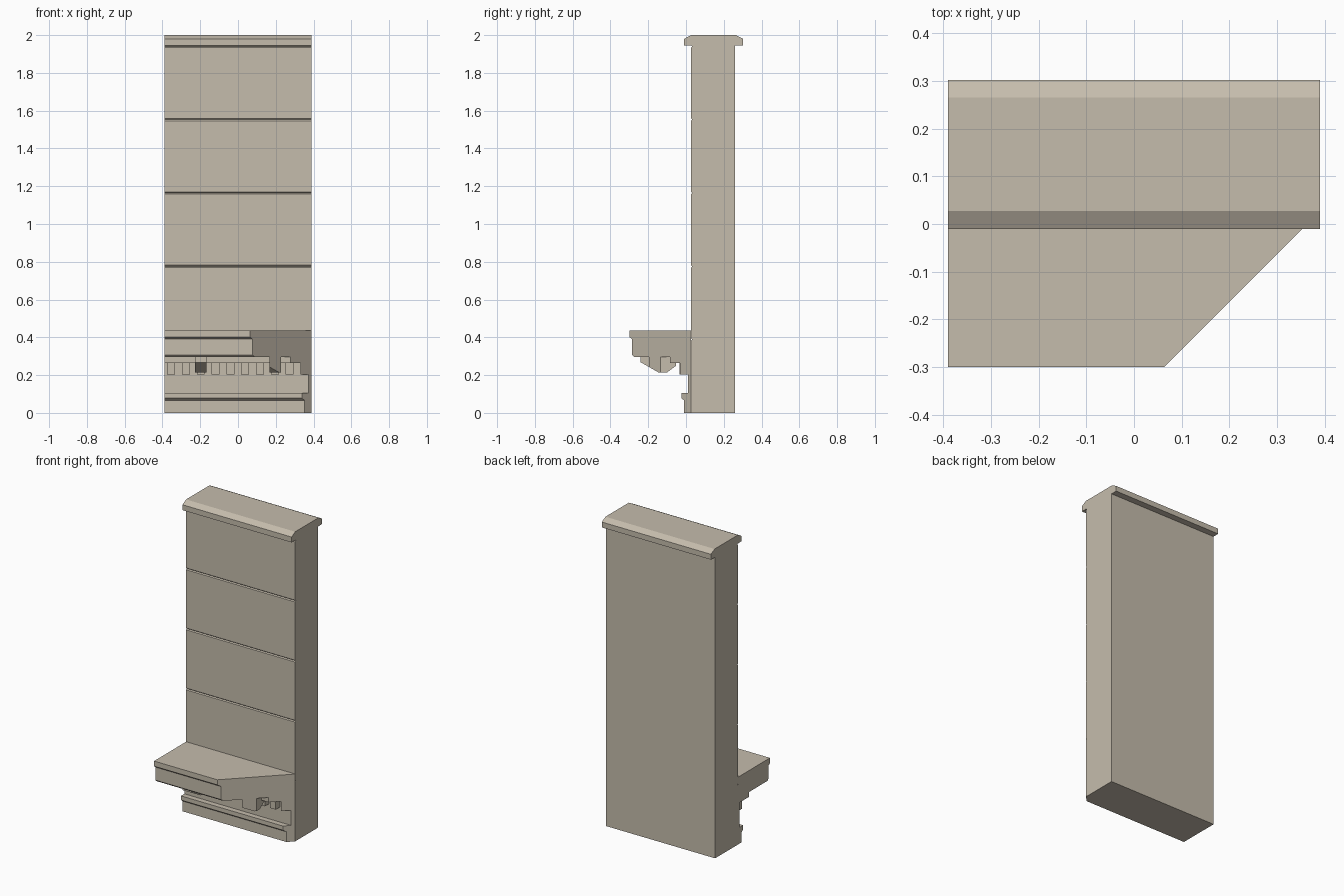
import bpy, bmesh, math
from mathutils import Vector

if "Cube" in bpy.data.objects:
    bpy.data.objects.remove(bpy.data.objects["Cube"])

HALF = 0.39      # half width of the wall section
FACE = 0.027     # y of the wall's front face
MITRE = 0.363    # corner mitre plane: x = y + MITRE

stone = bpy.data.materials.new("warm stone")
stone.diffuse_color = (0.56, 0.505, 0.415, 1)
stone.use_nodes = True
stone.node_tree.nodes["Principled BSDF"].inputs["Base Color"].default_value = stone.diffuse_color


def prism(name, profile, spans=((-HALF, HALF),), mitred=False):
    """Extrude a (y, z) profile along x for each span, optionally mitring the right end."""
    bm = bmesh.new()
    for x0, x1 in spans:
        face = bm.faces.new([bm.verts.new((x0, y, z)) for y, z in profile])
        ext = bmesh.ops.extrude_face_region(bm, geom=[face])
        moved = [v for v in ext["geom"] if isinstance(v, bmesh.types.BMVert)]
        bmesh.ops.translate(bm, verts=moved, vec=(x1 - x0, 0, 0))
    if mitred:
        bmesh.ops.bisect_plane(bm, geom=bm.verts[:] + bm.edges[:] + bm.faces[:], dist=1e-5,
                               plane_co=Vector((MITRE, 0, 0)),
                               plane_no=Vector((1, -1, 0)).normalized(), clear_outer=True)
        bmesh.ops.holes_fill(bm, edges=[e for e in bm.edges if e.is_boundary], sides=0)
    bmesh.ops.recalc_face_normals(bm, faces=bm.faces[:])
    mesh = bpy.data.meshes.new(name)
    bm.to_mesh(mesh)
    bm.free()
    mesh.materials.append(stone)
    obj = bpy.data.objects.new(name, mesh)
    bpy.context.collection.objects.link(obj)
    return obj


# Wall with V-shaped joints in its front face
wall = [(0.26, 0), (FACE, 0)]
for i in range(1, 6):
    z = 0.388 * i
    wall += [(FACE, z - 0.006), (FACE + 0.006, z), (FACE, z + 0.006)]
wall += [(FACE, 1.96), (0.26, 1.96)]
prism("wall", wall)

# Coping with chamfered top edges
prism("coping", [(-0.01, 1.945), (0.302, 1.945), (0.302, 1.98), (0.265, 2.0),
                 (0.027, 2.0), (-0.01, 1.98)])

# Projecting ledge with stepped front edge, and the band beneath it
prism("ledge", [(FACE, 0.435), (-0.30, 0.435), (-0.30, 0.402), (-0.285, 0.39),
                (-0.285, 0.306), (-0.275, 0.296), (-0.085, 0.296), (-0.085, 0.265),
                (FACE, 0.265)], mitred=True)

# Backing strip behind the dentils
prism("backing_strip", [(FACE, 0.266), (0.01, 0.266), (0.01, 0.10), (FACE, 0.10)], mitred=True)

# Brackets under the ledge
prism("brackets", [(-0.24, 0.297), (-0.24, 0.268), (-0.145, 0.214), (-0.10, 0.214),
                   (-0.052, 0.25), (-0.052, 0.297)],
      [(c - 0.03, c + 0.03) for c in (-0.197, 0.197)], mitred=True)

# Dentil row
prism("dentils", [(0.012, 0.266), (-0.035, 0.266), (-0.035, 0.203), (0.012, 0.203)],
      [(-0.375 + 0.0784 * i, -0.333 + 0.0784 * i) for i in range(10)], mitred=True)

# Plinth with projecting top moulding
prism("plinth", [(FACE, 0), (-0.01, 0), (-0.01, 0.066), (-0.025, 0.078),
                 (-0.025, 0.105), (FACE, 0.105)], mitred=True)
